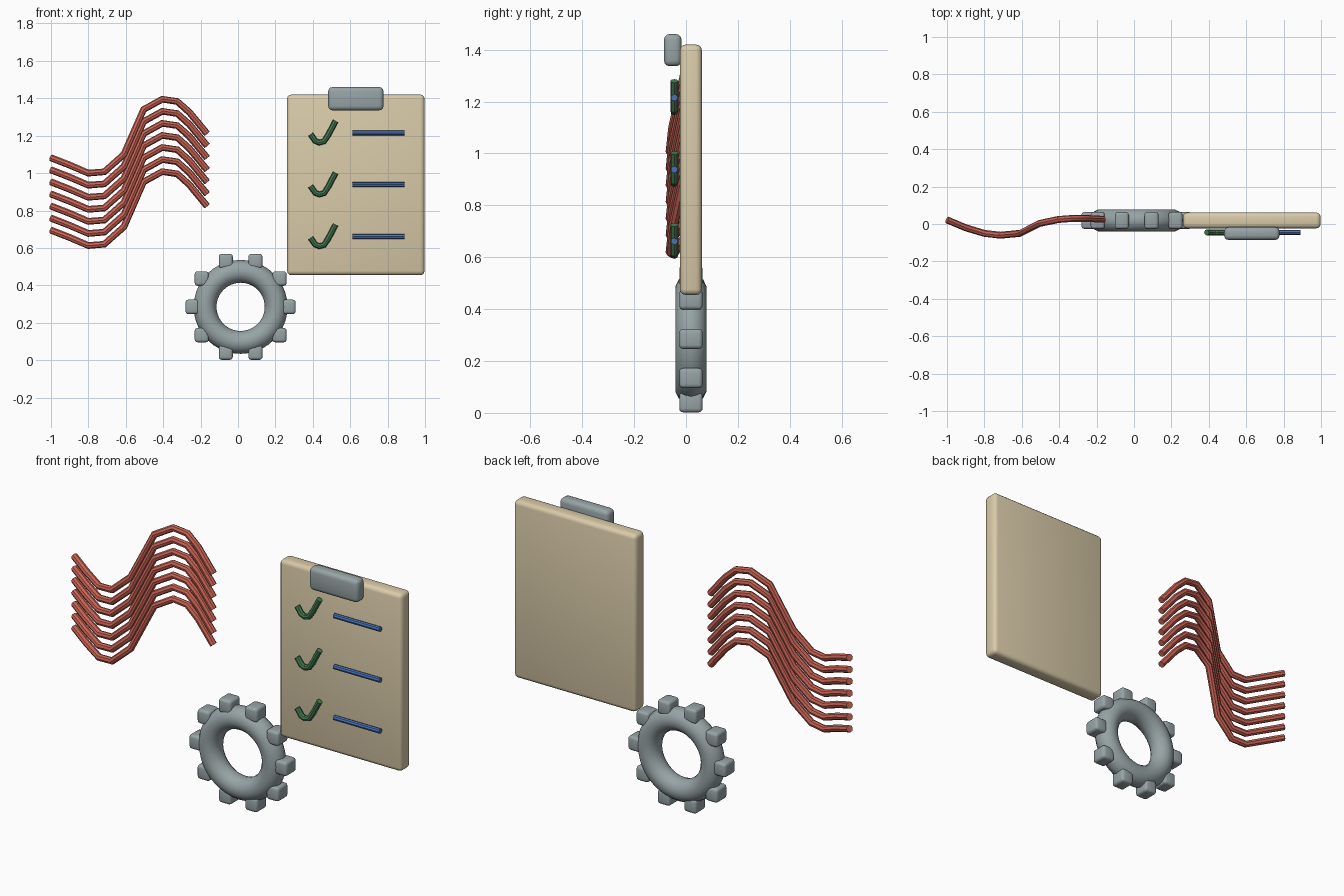
import bpy, math

if "Cube" in bpy.data.objects:
    bpy.data.objects.remove(bpy.data.objects["Cube"])


def material(name, rgb):
    m = bpy.data.materials.new(name)
    m.diffuse_color = (*rgb, 1)
    m.use_nodes = True
    m.node_tree.nodes["Principled BSDF"].inputs["Base Color"].default_value = m.diffuse_color
    return m


TAN = material("board tan", (0.70, 0.60, 0.40))
GREY = material("steel grey", (0.31, 0.37, 0.38))
RED = material("wave red", (0.58, 0.125, 0.09))
GREEN = material("check green", (0.06, 0.20, 0.085))
BLUE = material("line blue", (0.065, 0.17, 0.47))


def finish(ob, name, mat):
    ob.name = name
    ob.data.materials.clear()
    ob.data.materials.append(mat)
    bpy.ops.object.shade_smooth_by_angle(angle=math.radians(35))
    return ob


def rounded_box(name, mat, centre, size, bevel):
    bpy.ops.mesh.primitive_cube_add(size=1, location=centre)
    ob = bpy.context.object
    ob.scale = size
    bpy.ops.object.transform_apply(location=False, rotation=False, scale=True)
    mod = ob.modifiers.new("Round", "BEVEL")
    mod.width, mod.segments = bevel, 3
    bpy.ops.object.modifier_apply(modifier=mod.name)
    return finish(ob, name, mat)


def tube(name, mat, points, radius, dz=0.0):
    curve = bpy.data.curves.new(name, "CURVE")
    curve.dimensions = "3D"
    curve.bevel_depth, curve.bevel_resolution = radius, 2
    curve.use_fill_caps = True
    spline = curve.splines.new("POLY")
    spline.points.add(len(points) - 1)
    for p, (x, y, z) in zip(spline.points, points):
        p.co = (x, y, z + dz, 1)
    ob = bpy.data.objects.new(name, curve)
    bpy.context.collection.objects.link(ob)
    bpy.ops.object.select_all(action="DESELECT")
    ob.select_set(True)
    bpy.context.view_layer.objects.active = ob
    bpy.ops.object.convert(target="MESH")
    return finish(bpy.context.object, name, mat)


# Clipboard and its clip
rounded_box("clipboard", TAN, (0.63, 0.019, 0.937), (0.735, 0.084, 0.965), 0.022)
rounded_box("clip", GREY, (0.63, -0.051, 1.398), (0.295, 0.068, 0.124), 0.022)

# Checklist rows
check = [(0.388, 1.208), (0.413, 1.172), (0.435, 1.163), (0.46, 1.170),
         (0.482, 1.203), (0.522, 1.279)]
for i in range(3):
    dz = -0.277 * i
    tube(f"check_mark_{i + 1}", GREEN, [(x, -0.045, z) for x, z in check], 0.0155, dz)
    tube(f"text_line_{i + 1}", BLUE, [(0.611, -0.045, 1.215), (0.889, -0.045, 1.215)],
         0.0135, dz)

# Gear ring with upright block teeth
cx, cy, cz = 0.014, 0.019, 0.285
bpy.ops.mesh.primitive_torus_add(location=(cx, cy, cz), rotation=(math.pi / 2, 0, 0),
                                 major_radius=0.19, minor_radius=0.061,
                                 major_segments=40, minor_segments=14)
finish(bpy.context.object, "gear_ring", GREY)
for k in range(10):
    a = math.radians(36 * k)
    rounded_box(f"gear_tooth_{k + 1}", GREY,
                (cx + 0.257 * math.cos(a), cy, cz + 0.257 * math.sin(a)),
                (0.075, 0.09, 0.077), 0.015)

# Stack of wavy strands
wave = [(-1.0, 0.022, 1.082), (-0.9, -0.02, 1.043), (-0.8, -0.05, 1.0),
        (-0.715, -0.060, 1.007), (-0.61, -0.05, 1.10), (-0.505, 0.003, 1.34),
        (-0.405, 0.024, 1.395), (-0.325, 0.03, 1.383), (-0.26, 0.03, 1.325),
        (-0.165, 0.025, 1.21)]
for i in range(7):
    tube(f"wave_strand_{i + 1}", RED, wave, 0.0185, -0.0645 * i)
